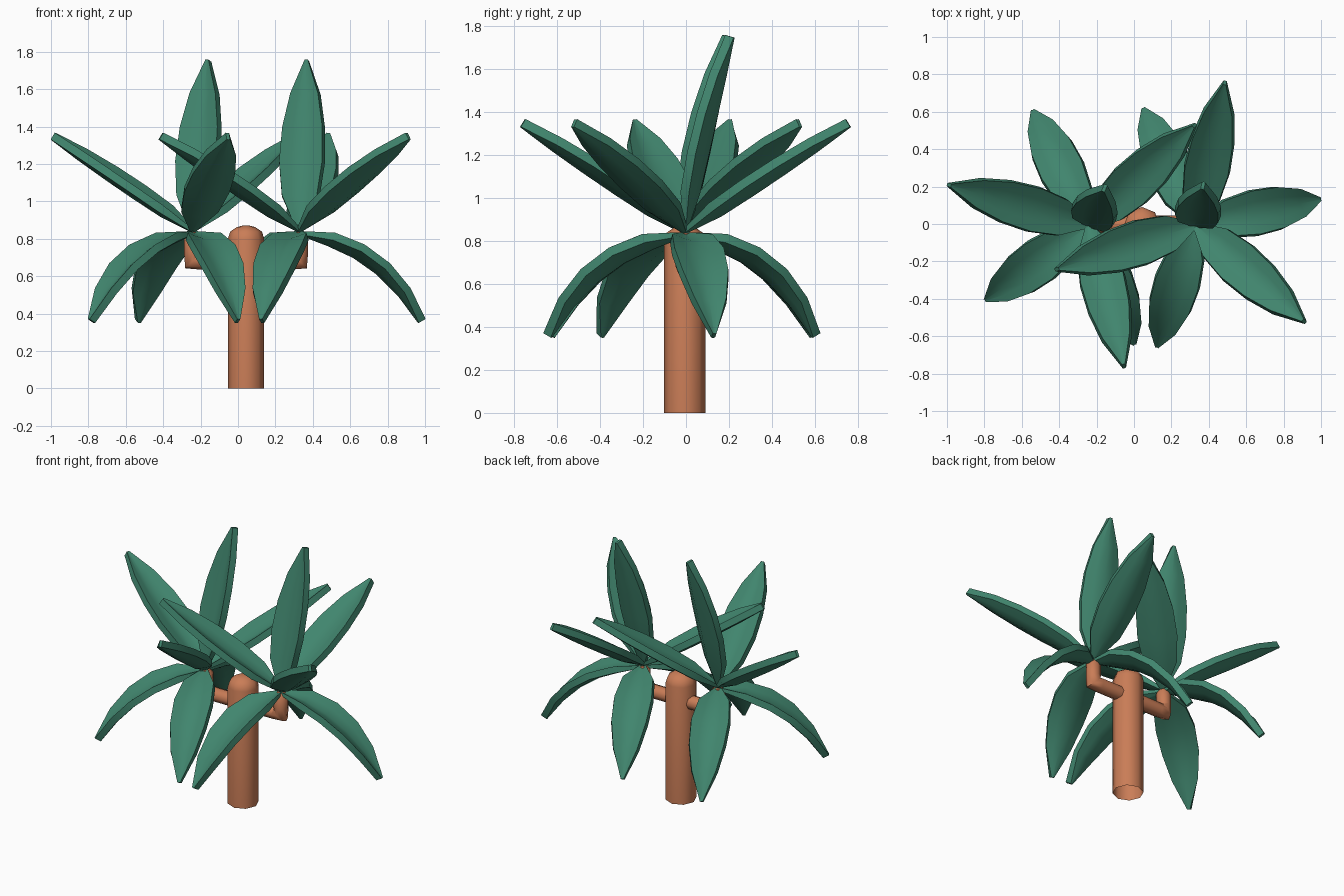
import bpy, bmesh, math
from mathutils import Vector

if "Cube" in bpy.data.objects:
    bpy.data.objects.remove(bpy.data.objects["Cube"])


def material(name, rgb):
    m = bpy.data.materials.new(name)
    m.diffuse_color = (*rgb, 1)
    m.use_nodes = True
    m.node_tree.nodes["Principled BSDF"].inputs["Base Color"].default_value = m.diffuse_color
    return m


GREEN = material("leaf green", (0.052, 0.235, 0.155))
BARK = material("bark orange", (0.59, 0.205, 0.095))
CX, CY = 0.043, -0.006      # trunk axis
ARM = 0.285                 # distance from the trunk to each crown


def finish(name, bm, mat, angle):
    bmesh.ops.recalc_face_normals(bm, faces=bm.faces)
    me = bpy.data.meshes.new(name)
    bm.to_mesh(me)
    bm.free()
    me.materials.append(mat)
    ob = bpy.data.objects.new(name, me)
    bpy.context.collection.objects.link(ob)
    bpy.ops.object.select_all(action='DESELECT')
    bpy.context.view_layer.objects.active = ob
    ob.select_set(True)
    bpy.ops.object.shade_smooth_by_angle(angle=math.radians(angle))
    return ob


def loft(name, rings, mat, angle, start_cap=True):
    """Skin a list of closed rings and cap the ends."""
    bm = bmesh.new()
    vs = [[bm.verts.new(p) for p in ring] for ring in rings]
    n = len(vs[0])
    for a, b in zip(vs, vs[1:]):
        for i in range(n):
            j = (i + 1) % n
            bm.faces.new((a[i], a[j], b[j], b[i]))
    if start_cap:
        bm.faces.new(vs[0])
    bm.faces.new(vs[-1])
    return finish(name, bm, mat, angle)


def circle(c, r, u, v, n=8):
    c, u, v = Vector(c), Vector(u), Vector(v)
    return [c + r * (math.cos(k * math.tau / n) * u + math.sin(k * math.tau / n) * v)
            for k in range(n)]


# Trunk with a rounded top and an open foot
loft("trunk", [circle((CX, CY, z), r, (1, 0, 0), (0, 1, 0)) for z, r in
               [(0, .097), (.80, .097), (.838, .085), (.862, .05), (.87, .02)]],
     BARK, 46, start_cap=False)

# Two bent arms, horizontal then upright with a tight elbow
for side, label in ((-1, "left"), (1, "right")):
    x, y, z, r = CX + side * ARM, CY + .004, .682, .047
    Y = (0, 1, 0)
    rings = [circle((CX + side * .06, y, z), r, (0, 0, 1), Y),
             circle((x - side * .045, y, z), r, (0, 0, 1), Y),
             circle((x, y, z), r, (-side * .85, 0, .85), Y),
             circle((x, y, z + .045), r, (-side, 0, 0), Y),
             circle((x, y, .815), r, (-side, 0, 0), Y),
             circle((x, y, .836), r * .6, (-side, 0, 0), Y)]
    loft(label + "_arm", rings, BARK, 50)

# Leaf half widths at equal steps along the length
WIDTHS = (.014, .103, .125, .117, .083, .009)
ACROSS = (-1, -.5, 0, .5, 1)


def leaf(name, x, degrees, curve):
    """Thick channelled leaf along a quadratic curve of (radius, height) points."""
    a = math.radians(degrees)
    out = Vector((math.cos(a), math.sin(a), 0))
    side = Vector((-math.sin(a), math.cos(a), 0))
    up = Vector((0, 0, 1))
    p0, p1, p2 = (Vector(p) for p in curve)
    rings = []
    for i, w in enumerate(WIDTHS):
        t = i / (len(WIDTHS) - 1)
        p = p0 * (1 - t) ** 2 + p1 * 2 * t * (1 - t) + p2 * t * t
        tan = ((p1 - p0) * (1 - t) + (p2 - p1) * t).normalized()
        nrm = up * tan.x - out * tan.y
        c = Vector((x, CY, 0)) + out * p.x + up * p.y
        h = .009 + .012 * min(1, t * 5)

        def pt(u, s):
            half = w - (.008 if s > 0 and w > .03 else 0)
            rise = w * .32 * (abs(u) ** 1.25 - .5)
            return c + side * u * half + nrm * (rise + s * h)

        rings.append([pt(u, -1) for u in ACROSS] + [pt(u, 1) for u in reversed(ACROSS)])
    loft(name, rings, GREEN, 40)


UPRIGHT = [(0, .845), (.085, 1.3), (.215, 1.752)]
SPREAD = [(0, .843), (.39, 1.102), (.777, 1.348)]
DROOP = [(0, .83), (.43, .785), (.668, .36)]

# Two crowns: one upright leaf, three spreading and three drooping
CROWNS = {"left": (-1, 67, (43.3, 164, 284), (116, 216, 291)),
          "right": (1, 79, (78.3, 197.7, 318.5), (11.7, 114, 252.5))}
for label, (s, top, spreads, droops) in CROWNS.items():
    x = CX + s * ARM
    leaf(label + "_upright_leaf", x, top, UPRIGHT)
    for i in range(3):
        leaf(f"{label}_spreading_leaf_{i + 1}", x, spreads[i], SPREAD)
        leaf(f"{label}_drooping_leaf_{i + 1}", x, droops[i], DROOP)
